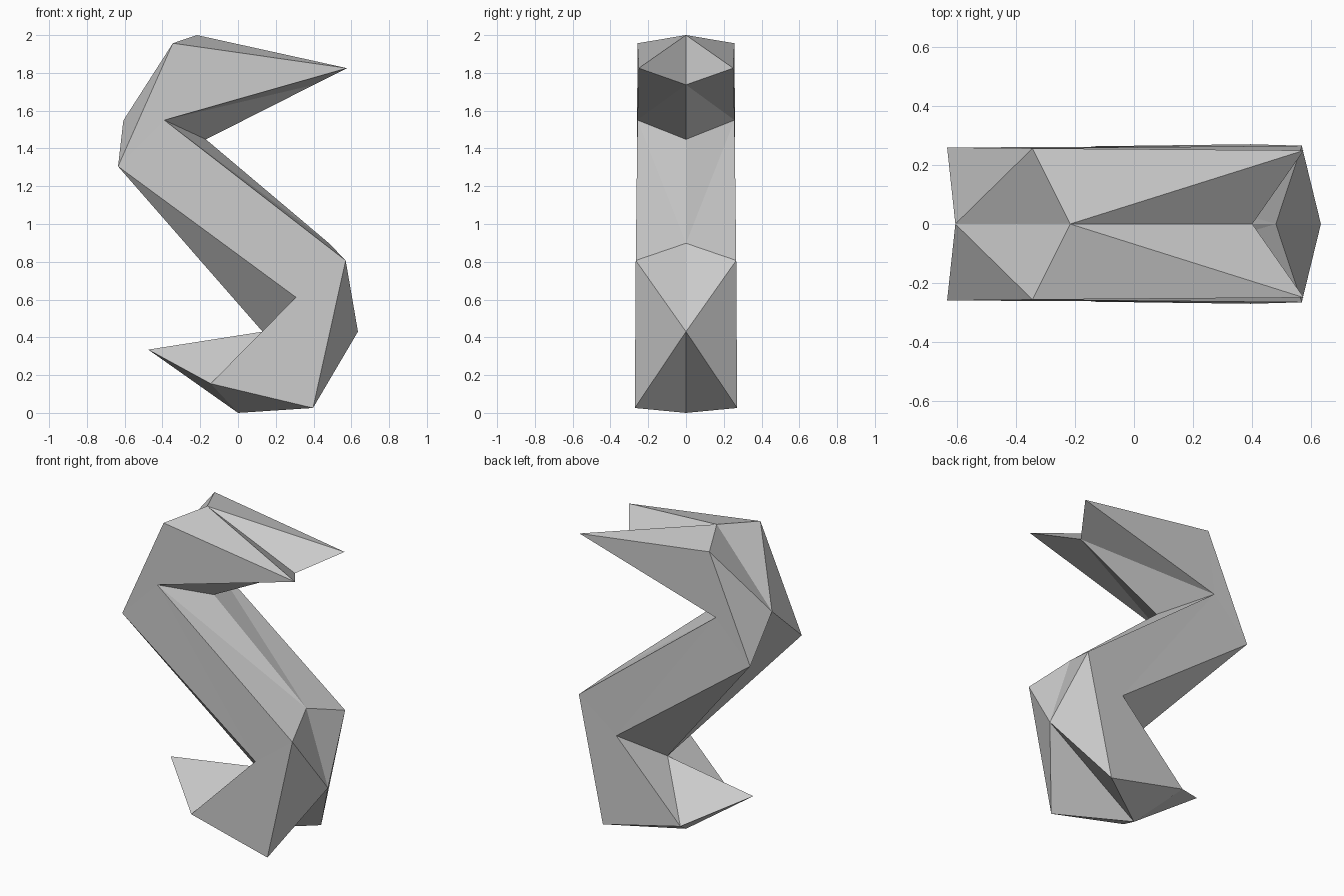
import bpy
import bmesh

cube = bpy.data.objects.get("Cube")
if cube:
    bpy.data.objects.remove(cube, do_unlink=True)

# One plain grey material
grey = bpy.data.materials.new("plain grey")
grey.use_nodes = True
colour = (0.6, 0.6, 0.6, 1)
grey.diffuse_color = colour
grey.node_tree.nodes["Principled BSDF"].inputs["Base Color"].default_value = colour

# Side outline (x, half width, z), clockwise from the top
RIM = [(-0.345, 0.257, 1.957), (0.577, 0.25, 1.825), (-0.39, 0.257, 1.55),
       (0.57, 0.266, 0.807), (0.397, 0.271, 0.026), (-0.145, 0.264, 0.155),
       (0.307, 0.264, 0.612), (-0.635, 0.26, 1.305)]
# Ridge along the middle (x, z), in the same order
RIDGE = [(-0.217, 2.0), (0.402, 1.737), (-0.17, 1.448), (0.482, 0.898), (0.635, 0.43),
         (0, 0), (-0.475, 0.335), (0.13, 0.43), (-0.607, 1.548)]
# Which line steps on for each triangle between rim and ridge
STEPS = "rmrmmrmrmrmmrrmrm"

bm = bmesh.new()
ridge = [bm.verts.new((x, 0, z)) for x, z in RIDGE]
for side in (-1, 1):
    rim = [bm.verts.new((x, side * y, z)) for x, y, z in RIM]
    bm.faces.new(rim).normal_update()  # flat side wall
    r = m = 0
    for step in STEPS:  # folded edge strip
        a, b = rim[r % len(rim)], ridge[m % len(ridge)]
        if step == "r":
            r += 1
            bm.faces.new((a, rim[r % len(rim)], b))
        else:
            m += 1
            bm.faces.new((a, ridge[m % len(ridge)], b))

bmesh.ops.triangulate(bm, faces=[f for f in bm.faces if len(f.verts) > 3])
bmesh.ops.recalc_face_normals(bm, faces=bm.faces)
mesh = bpy.data.meshes.new("zigzag_body")
bm.to_mesh(mesh)
bm.free()
mesh.materials.append(grey)
body = bpy.data.objects.new("zigzag_body", mesh)
bpy.context.collection.objects.link(body)
